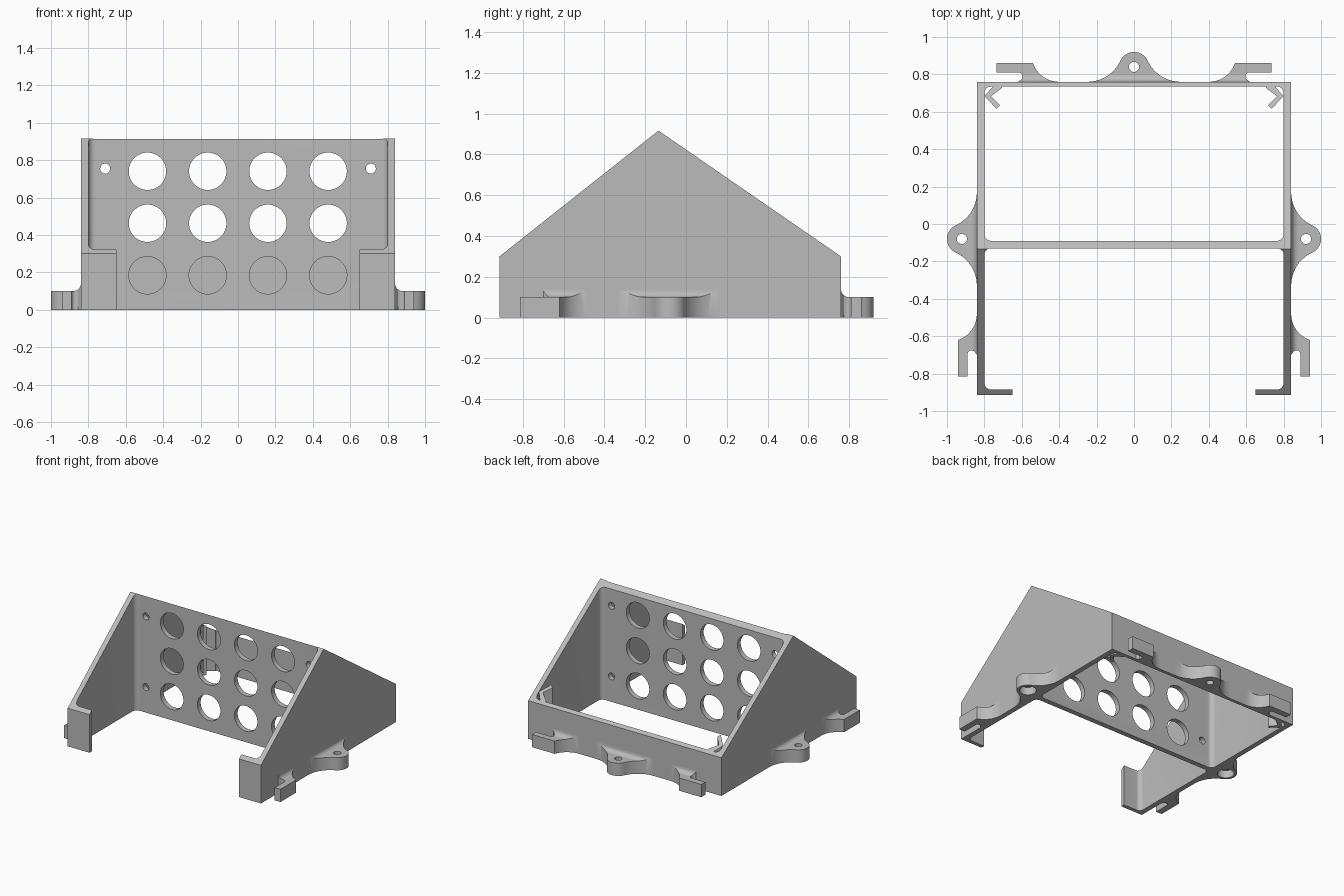
import bpy, bmesh
from math import sin, cos, pi, atan2, hypot
from mathutils import Matrix

cube = bpy.data.objects.get("Cube")
if cube:
    bpy.data.objects.remove(cube, do_unlink=True)

grey = bpy.data.materials.new("plain_grey")
grey.use_nodes = True
grey.diffuse_color = (0.5, 0.5, 0.5, 1)
grey.node_tree.nodes["Principled BSDF"].inputs["Base Color"].default_value = grey.diffuse_color

AXES = {"xy": lambda a, b, t: (a, b, t),
        "yz": lambda a, b, t: (t, a, b),
        "xz": lambda a, b, t: (a, t, b)}


def prism(name, pts, plane, lo, hi):
    """Extrude a closed 2D outline between lo and hi, square to its plane."""
    place = AXES[plane]
    bm = bmesh.new()
    ends = [[bm.verts.new(place(a, b, t)) for a, b in pts] for t in (lo, hi)]
    for ring in ends:
        bm.faces.new(ring)
    for i in range(len(pts)):
        j = (i + 1) % len(pts)
        bm.faces.new((ends[0][i], ends[0][j], ends[1][j], ends[1][i]))
    bmesh.ops.recalc_face_normals(bm, faces=bm.faces)
    mesh = bpy.data.meshes.new(name)
    bm.to_mesh(mesh)
    bm.free()
    mesh.materials.append(grey)
    obj = bpy.data.objects.new(name, mesh)
    bpy.context.collection.objects.link(obj)
    return obj


def arc(cx, cy, r, start, end, n=10):
    return [(cx + r * cos(start + (end - start) * i / n),
             cy + r * sin(start + (end - start) * i / n)) for i in range(n + 1)]


def circle(cx, cy, r, n=48):
    return arc(cx, cy, r, 0, 2 * pi, n)[:-1]


def rounded_rect(x, y0, y1, r=0.035):
    corners = [(x - r, y1 - r), (r - x, y1 - r), (r - x, y0 + r), (x - r, y0 + r)]
    return [p for i, c in enumerate(corners)
            for p in arc(*c, r, i * pi / 2, (i + 1) * pi / 2, 8)]


def combine(obj, tools, operation="DIFFERENCE"):
    """Apply booleans and remove the helper shapes."""
    for tool in tools:
        tool.hide_render = True
        mod = obj.modifiers.new("cut", "BOOLEAN")
        mod.operation, mod.solver, mod.object = operation, "EXACT", tool
    bpy.context.view_layer.update()
    graph = bpy.context.evaluated_depsgraph_get()
    mesh = bpy.data.meshes.new_from_object(obj.evaluated_get(graph))
    obj.modifiers.clear()
    obj.data = mesh
    for tool in tools:
        bpy.data.objects.remove(tool, do_unlink=True)
    return obj


# Housing: gabled side profile, hollowed in front of and behind the panel
gable = [(-0.915, 0), (-0.915, 0.3), (-0.135, 0.917), (0.76, 0.3), (0.76, 0)]
housing = prism("housing", gable, "yz", -0.84, 0.84)
cutters = [
    prism("rear_opening", rounded_rect(0.8, -0.09, 0.735), "xy", -1, 2),
    prism("front_opening", rounded_rect(0.8, -0.885, -0.13), "xy", -1, 2),
    prism("front_gap", [(-0.65, -1), (0.65, -1), (0.65, -0.8), (-0.65, -0.8)], "xy", -1, 2),
]

# Panel holes: a grid of large ones and a small screw hole near each corner
for col in range(4):
    for row in range(3):
        outline = circle(-0.484 + 0.322 * col, 0.185 + 0.278 * row, 0.1)
        cutters.append(prism("button_hole", outline, "xz", -0.2, 0))
for x in (-0.71, 0.71):
    for z in (0.2, 0.755):
        cutters.append(prism("screw_hole", circle(x, z, 0.027, 24), "xz", -0.2, 0))
combine(housing, cutters)
parts = [housing]

# Bent clips in the rear corners, trimmed to the roof slope
for side in (-1, 1):
    outline = [(0.73, 0.745), (0.7, 0.745), (0.79, 0.66), (0.735, 0.62), (0.72, 0.635)]
    outline = [(0.745, 0.745), (0.705, 0.745), (0.705, 0.728), (0.765, 0.683),
               (0.717, 0.635), (0.735, 0.617), (0.8, 0.683)]
    clip = prism("corner_clip", [(side * x, y) for x, y in outline], "xy", 0, 2)
    combine(clip, [prism("roof", gable, "yz", -1, 1)], "INTERSECT")
    parts.append(clip)


# Tabs are drawn with u along the wall and v outward from it
def finish_tab(tab, matrix, holes=()):
    fillet = arc(0.04, 0.14, 0.04, 1.5 * pi, pi, 8)
    section = [(-0.01, 0), (0.3, 0), (0.3, 0.1)] + fillet + [(-0.01, 0.14)]
    combine(tab, [prism("section", section, "yz", -2, 2)], "INTERSECT")
    if holes:
        combine(tab, holes)
    tab.data.transform(matrix)
    if matrix.determinant() < 0:
        tab.data.flip_normals()
    parts.append(tab)


def ear(name, u, matrix, recess):
    r, half = 0.08, 0.25
    big = half * half / (4 * r)
    tilt = atan2(big - r, half)
    right = arc(u + half, big, big, 1.5 * pi, pi + tilt)
    left = [(2 * u - a, b) for a, b in reversed(right)]
    cap = arc(u, r, r, tilt, pi - tilt, 20)
    outline = [(u - half, -0.01), (u + half, -0.01)] + right + cap[1:-1] + left
    holes = [prism("bolt_hole", circle(u, r, 0.027, 32), "xy", -1, 1)]
    if recess:
        holes.append(prism("recess", circle(u, r, 0.06, 32), "xy", -1, 0.06))
    finish_tab(prism(name, outline, "xy", 0, 0.2), matrix, holes)


def hook(name, u, matrix):
    sweep = arc(u, 0.148, 0.148, 1.5 * pi, 1.5 * pi + atan2(0.14, 0.048))
    slot = arc(u + 0.215, 0.03, 0.02, pi / 2, pi, 6)
    outline = ([(u, -0.01)] + sweep + [(u + 0.335, 0.1), (u + 0.335, 0.05)]
               + slot + [(u + 0.2, 0.015), (u + 0.22, 0), (u + 0.22, -0.01)])
    finish_tab(prism(name, outline, "xy", 0, 0.2), matrix)


def on_back(s):
    return Matrix(((s, 0, 0, 0), (0, 1, 0, 0.76), (0, 0, 1, 0), (0, 0, 0, 1)))


def on_side(s):
    return Matrix(((0, s, 0, s * 0.84), (-1, 0, 0, 0), (0, 0, 1, 0), (0, 0, 0, 1)))


ear("rear_ear", 0, on_back(1), False)
for s, label in ((1, "left"), (-1, "right")):
    ear(label + "_ear", 0.08, on_side(s), True)
    hook(label + "_rear_hook", 0.4, on_back(s))
    hook(label + "_side_hook", 0.48, on_side(s))

# Smooth the curves and keep the edges crisp
bpy.ops.object.select_all(action="DESELECT")
for part in parts:
    part.select_set(True)
bpy.context.view_layer.objects.active = housing
bpy.ops.object.shade_smooth_by_angle(angle=0.52)
